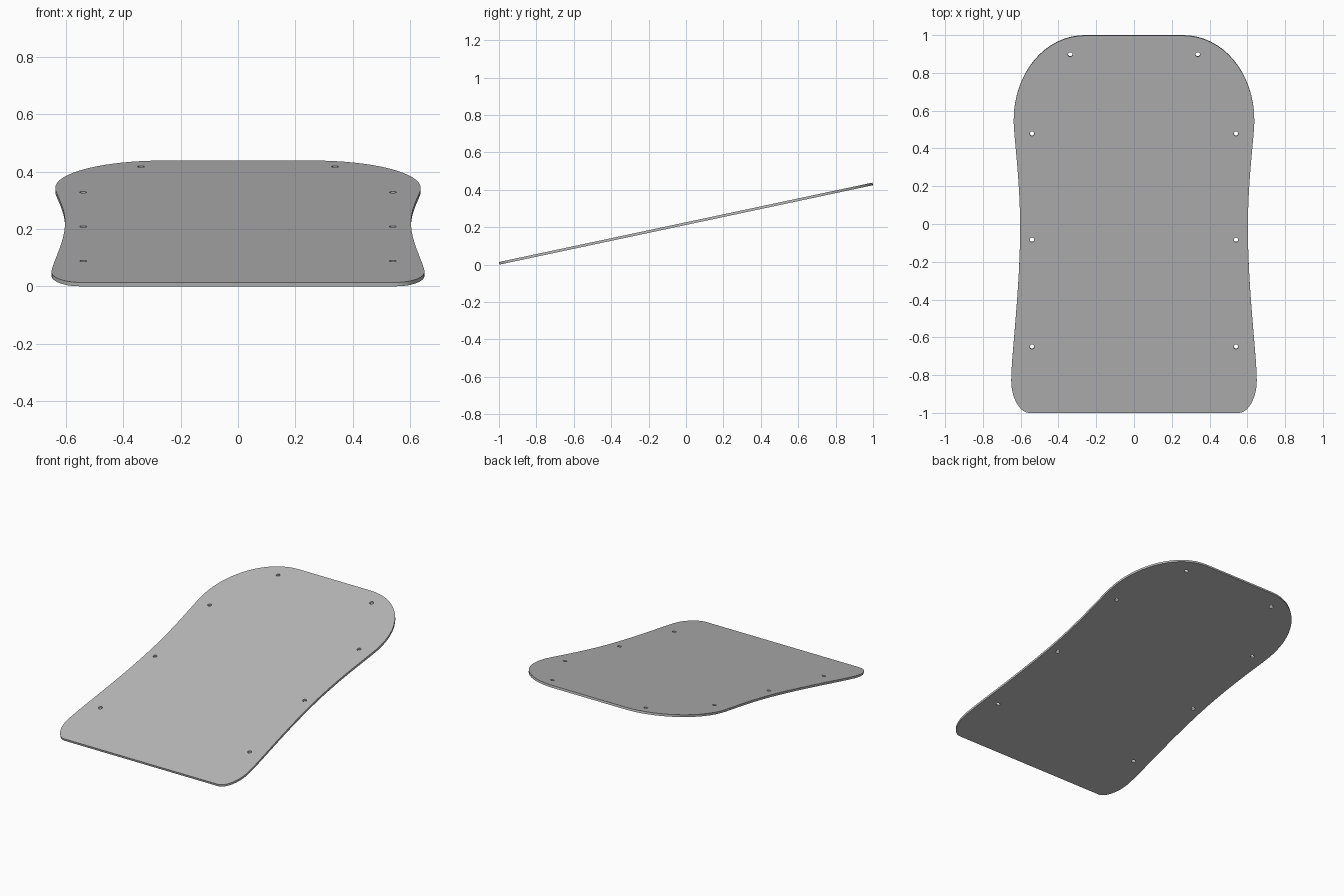
import bpy
import math

if "Cube" in bpy.data.objects:
    bpy.data.objects.remove(bpy.data.objects["Cube"], do_unlink=True)

TILT = math.radians(12)
THICK = 0.014
LENGTH = (2 - THICK * math.sin(TILT)) / math.cos(TILT)
STRETCH = LENGTH / 2  # plan depth to depth along the sloping board

grey = bpy.data.materials.new("plain grey")
grey.use_nodes = True
colour = (0.5, 0.5, 0.5, 1)
grey.diffuse_color = colour
grey.node_tree.nodes["Principled BSDF"].inputs["Base Color"].default_value = colour

curve = bpy.data.curves.new("board", "CURVE")
curve.dimensions = "2D"
curve.fill_mode = "BOTH"
curve.extrude = THICK / 2


def add_loop(knots, resolution):
    """Closed bezier loop; each knot is (point, handle in, handle out)."""
    spline = curve.splines.new("BEZIER")
    spline.bezier_points.add(len(knots) - 1)
    spline.use_cyclic_u = True
    spline.resolution_u = resolution
    for bp, (p, h_in, h_out) in zip(spline.bezier_points, knots):
        bp.handle_left_type = bp.handle_right_type = "FREE"
        bp.co = (p[0], p[1] * STRETCH, 0)
        bp.handle_left = (p[0] + h_in[0], (p[1] + h_in[1]) * STRETCH, 0)
        bp.handle_right = (p[0] + h_out[0], (p[1] + h_out[1]) * STRETCH, 0)


# Outline: rounded back, narrow waist, flared front
half = [
    ((0.26, 1), (0, 0), (0.21, 0)),
    ((0.637, 0.55), (0, 0.25), (0, -0.09)),
    ((0.603, -0.02), (0, 0.27), (0, -0.33)),
    ((0.65, -0.83), (0, 0.13), (0, -0.09)),
    ((0.555, -1), (0.05, 0), (0, 0)),
]
mirrored = [((-p[0], p[1]), (-o[0], o[1]), (-i[0], i[1])) for p, i, o in reversed(half)]
add_loop(half + mirrored, 16)

# Screw holes along both sides
R = 0.012
K = R * 0.552
for x, y in [(0.338, 0.9), (0.54, 0.48), (0.54, -0.083), (0.54, -0.65)]:
    for cx in (x, -x):
        add_loop([
            ((cx + R, y), (0, -K), (0, K)),
            ((cx, y + R), (K, 0), (-K, 0)),
            ((cx - R, y), (0, K), (0, -K)),
            ((cx, y - R), (-K, 0), (K, 0)),
        ], 5)

# Turn the profile into a solid board, slope it and rest it on the ground
board = bpy.data.objects.new("board", curve)
bpy.context.collection.objects.link(board)
bpy.ops.object.select_all(action="DESELECT")
board.select_set(True)
bpy.context.view_layer.objects.active = board
bpy.ops.object.convert(target="MESH")
board = bpy.context.object
board.name = "board"
board.data.materials.clear()
board.data.materials.append(grey)
board.rotation_euler.x = TILT
board.location.z = (LENGTH * math.sin(TILT) + THICK * math.cos(TILT)) / 2
bpy.ops.object.transform_apply(location=True, rotation=True, scale=True)

# Weld caps to rim so only the board edges stay sharp
bpy.ops.object.mode_set(mode="EDIT")
bpy.ops.mesh.select_all(action="SELECT")
bpy.ops.mesh.remove_doubles(threshold=0.0001)
bpy.ops.mesh.normals_make_consistent(inside=False)
bpy.ops.object.mode_set(mode="OBJECT")
bpy.ops.object.shade_smooth_by_angle(angle=math.radians(35))
